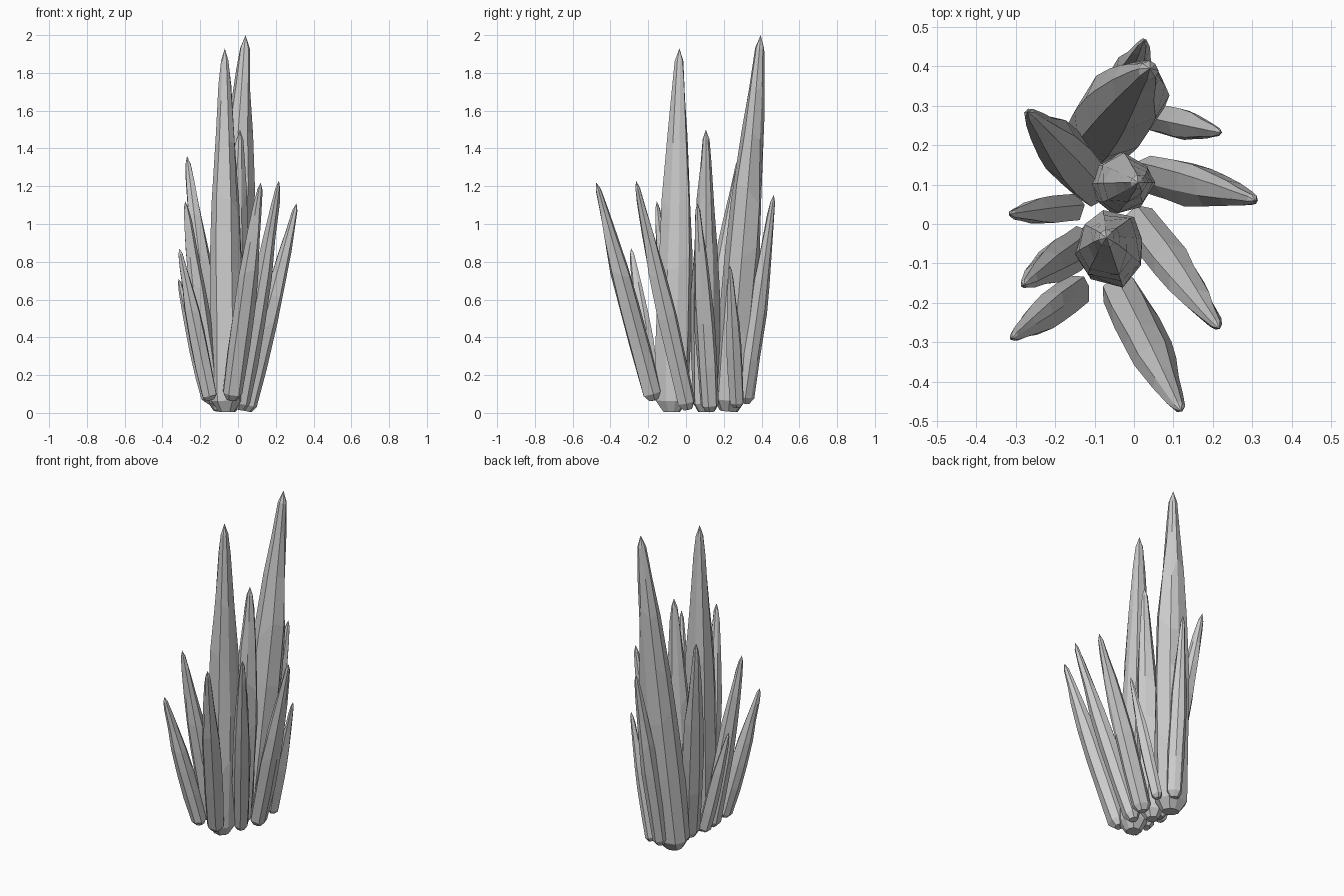
import bpy, bmesh, math, random
from mathutils import Vector

if "Cube" in bpy.data.objects:
    bpy.data.objects.remove(bpy.data.objects["Cube"])

random.seed(4)

# (position along axis, radius factor) of a spike, from pinched root to blunt tip
PROFILE = [(0.0, 0.5), (0.03, 0.92), (0.22, 1.0), (0.42, 1.0),
           (0.58, 0.88), (0.75, 0.63), (0.88, 0.42), (0.965, 0.25)]


def crystal(name, base, tip, radius, sides=7):
    base, tip = Vector(base), Vector(tip)
    axis = tip - base
    rot = Vector((0, 0, 1)).rotation_difference(axis.normalized())
    bm = bmesh.new()
    phase = random.uniform(0, math.tau)
    # each side keeps its own offset so the facets run lengthwise
    angs = [phase + math.tau * (i + random.uniform(-0.2, 0.2)) / sides for i in range(sides)]
    facs = [random.uniform(0.93, 1.09) for _ in range(sides)]
    rings = []
    for k, (t, f) in enumerate(PROFILE):
        ring = []
        for a, g in zip(angs, facs):
            r = radius * f * g * random.uniform(0.93, 1.07)
            dt = random.uniform(-0.03, 0.03) if 1 < k < 7 else 0
            ofs = rot @ Vector((r * math.cos(a), r * math.sin(a), 0))
            v = bm.verts.new(base + axis * (t + dt) + ofs)
            v.co.z = max(v.co.z, 0)
            ring.append(v)
        rings.append(ring)
    for lo, hi in zip(rings, rings[1:]):
        for i in range(sides):
            j = (i + 1) % sides
            bm.faces.new((lo[i], lo[j], hi[j], hi[i]))
    # pointed tip and closed root
    top = bm.verts.new(tip)
    for i in range(sides):
        bm.faces.new((rings[-1][i], rings[-1][(i + 1) % sides], top))
    bm.faces.new(rings[0][::-1])
    bmesh.ops.recalc_face_normals(bm, faces=bm.faces)
    me = bpy.data.meshes.new(name)
    bm.to_mesh(me)
    bm.free()
    bpy.context.collection.objects.link(bpy.data.objects.new(name, me))


# name, root centre, tip, widest radius, sides
SPIKES = [
    ("tallest_crystal", (-0.085, 0.225, 0.01), (0.04, 0.395, 2.0), 0.1, 8),
    ("main_crystal", (-0.06, -0.075, 0.005), (-0.07, -0.035, 1.93), 0.088, 8),
    ("middle_crystal", (-0.05, 0.10, 0.005), (0.01, 0.105, 1.50), 0.07, 8),
    ("back_left_crystal", (-0.10, 0.095, 0.04), (-0.27, 0.285, 1.36), 0.062, 7),
    ("front_crystal", (-0.035, -0.17, 0.07), (0.12, -0.475, 1.22), 0.056, 7),
    ("front_right_crystal", (0.01, 0.01, 0.02), (0.217, -0.265, 1.23), 0.053, 7),
    ("right_crystal", (0.045, 0.13, 0.01), (0.31, 0.06, 1.11), 0.055, 7),
    ("back_crystal", (-0.04, 0.31, 0.05), (0.025, 0.465, 1.155), 0.05, 7),
    ("left_crystal", (-0.135, -0.055, 0.05), (-0.28, -0.155, 1.12), 0.052, 7),
    ("front_left_crystal", (-0.145, -0.165, 0.07), (-0.31, -0.29, 0.87), 0.047, 7),
    ("small_left_crystal", (-0.155, 0.04, 0.06), (-0.315, 0.025, 0.71), 0.038, 6),
    ("small_right_crystal", (0.05, 0.27, 0.03), (0.22, 0.232, 0.78), 0.038, 6),
]
for s in SPIKES:
    crystal(*s)
